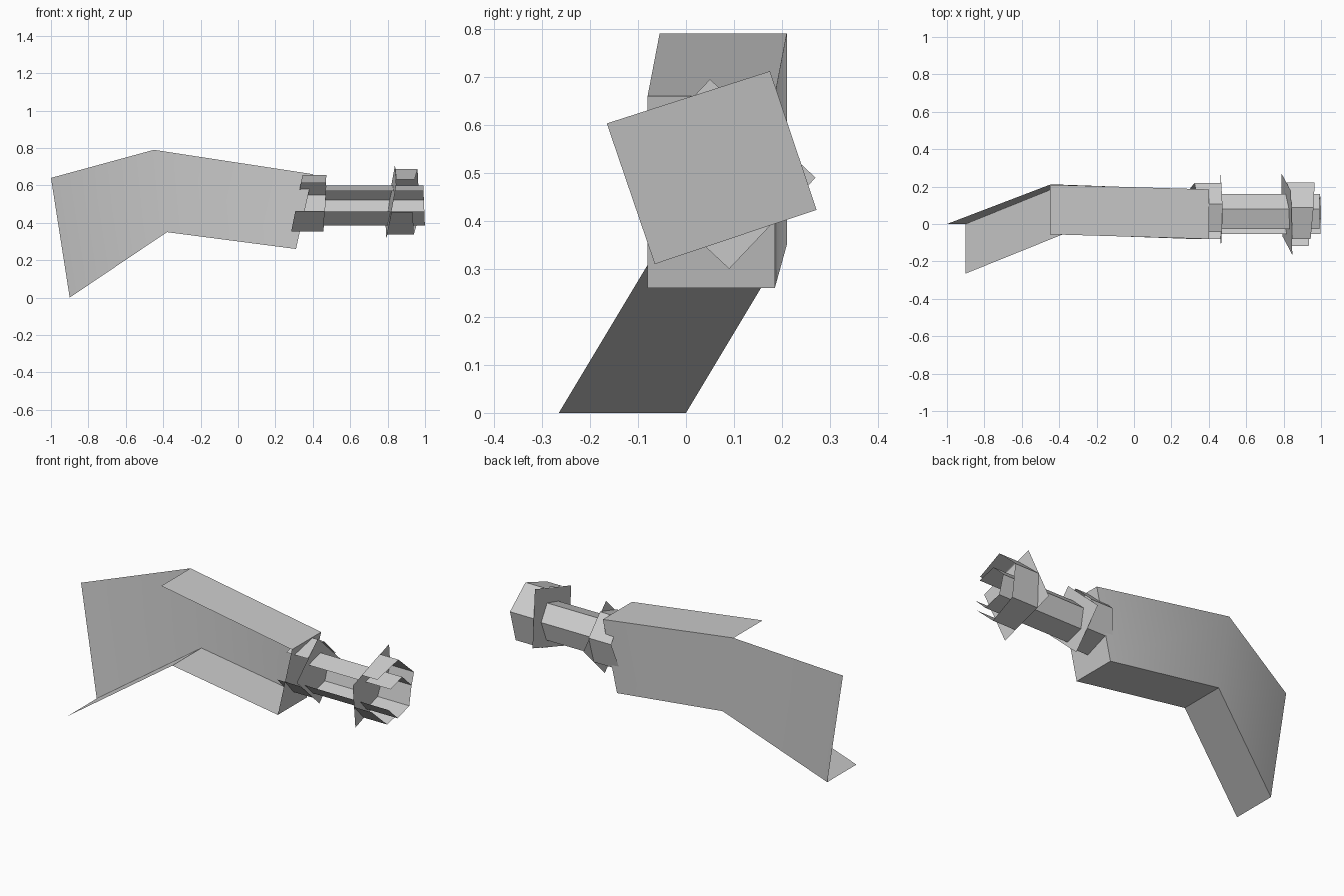
import bpy
from math import cos, sin, radians
from mathutils import Vector

cube = bpy.data.objects.get("Cube")
if cube:
    bpy.data.objects.remove(cube, do_unlink=True)

grey = bpy.data.materials.new("plain_grey")
grey.use_nodes = True
grey.diffuse_color = (0.6, 0.6, 0.6, 1)
grey.node_tree.nodes["Principled BSDF"].inputs["Base Color"].default_value = (0.6, 0.6, 0.6, 1)


def add_mesh(name, verts, faces):
    mesh = bpy.data.meshes.new(name)
    mesh.from_pydata(verts, [], faces)
    mesh.materials.append(grey)
    obj = bpy.data.objects.new(name, mesh)
    bpy.context.collection.objects.link(obj)
    bpy.ops.object.select_all(action='DESELECT')
    obj.select_set(True)
    bpy.context.view_layer.objects.active = obj
    bpy.ops.object.shade_smooth_by_angle(angle=radians(30))
    return obj


def slanted(x, centre, dy, dz):
    """Return a function giving x on a tilted plane through the centre."""
    return lambda y, z: x + dy * (y - centre[0]) + dz * (z - centre[1])


def open_hex(name, centre, radius, start, near, far):
    """Five walls of a six-sided sleeve, open along the front."""
    verts = []
    for k in range(6):
        a = radians(start - 60 * k)
        y, z = centre[0] + radius * cos(a), centre[1] + radius * sin(a)
        verts += [(near(y, z), y, z), (far(y, z), y, z)]
    faces = [(2 * k, 2 * k + 1, 2 * k + 3, 2 * k + 2) for k in range(5)]
    return add_mesh(name, verts, faces)


def plate(name, corners, plane):
    return add_mesh(name, [(plane(y, z), y, z) for y, z in corners], [(0, 1, 2, 3)])


# Arm shell: back outline with a depth toward the front, open at front and left
back = [(-1, 0, 0.64), (-0.45, 0.21, 0.79), (0.40, 0.185, 0.66),
        (0.31, 0.185, 0.26), (-0.38, 0.21, 0.35), (-0.9, 0, 0)]
depth = Vector((0, -0.265, 0))
front = [Vector(p) + depth for p in back]
rim = [(i, i + 1, i + 7, i + 6) for i in range(1, 5)]
add_mesh("arm_shell", back + front, [(0, 1, 4, 5), (1, 2, 3, 4)] + rim)

# Wrist: sleeve sunk in the arm's end, closed by a turned square plate
wrist = (0.07, 0.505)
wrist_plane = slanted(0.465, wrist, 0, 0.05)
open_hex("wrist_sleeve", wrist, 0.155, 136, slanted(0.315, wrist, 0, 0.2), wrist_plane)
plate("wrist_plate", [(0.05, 0.695), (0.27, 0.49), (0.09, 0.30), (-0.13, 0.505)], wrist_plane)

# Slim tube running from the wrist to the tip
tube = (0.053, 0.492)
open_hex("tube", tube, 0.111, 136, wrist_plane, slanted(0.995, tube, 0, -0.04))

# End collar and its square plate
collar = (0.052, 0.512)
collar_plane = slanted(0.817, collar, -0.07, 0.157)
open_hex("end_collar", collar, 0.179, 138, collar_plane, slanted(0.95, collar, 0.08, 0.04))
plate("collar_plate", [(-0.165, 0.603), (0.175, 0.712), (0.272, 0.423), (-0.065, 0.31)], collar_plane)
